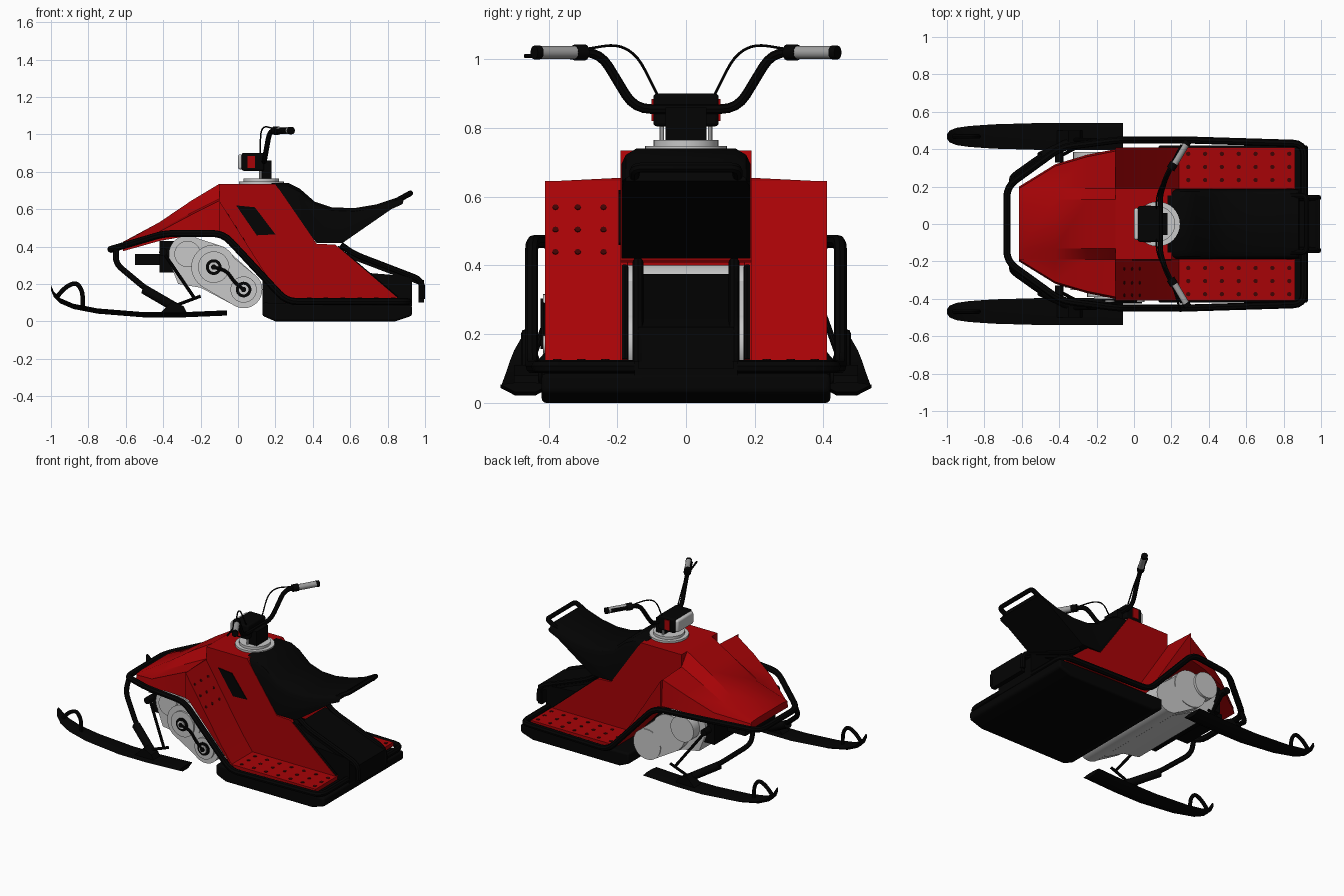
import bpy, bmesh, math
from mathutils import Vector

cube = bpy.data.objects.get("Cube")
if cube:
    bpy.data.objects.remove(cube)


def material(name, r, g, b):
    m = bpy.data.materials.new(name)
    m.use_nodes = True
    m.diffuse_color = (r, g, b, 1)
    m.node_tree.nodes["Principled BSDF"].inputs["Base Color"].default_value = (r, g, b, 1)
    return m


RED = material("red paint", 0.39, 0.001, 0.002)
BLACK = material("black", 0.001, 0.001, 0.001)
GREY = material("light grey metal", 0.58, 0.58, 0.58)
GRIP = material("grip grey", 0.35, 0.35, 0.35)
DARK = material("dark red", 0.05, 0.001, 0.001)
made = []


def finish(name, bm, mat):
    bmesh.ops.recalc_face_normals(bm, faces=bm.faces)
    me = bpy.data.meshes.new(name)
    bm.to_mesh(me)
    bm.free()
    ob = bpy.data.objects.new(name, me)
    bpy.context.collection.objects.link(ob)
    me.materials.append(mat)
    made.append(ob)
    return ob


def loft(name, rings, mat):
    """Skin a list of equal-length closed rings and cap both ends."""
    bm = bmesh.new()
    rows = [[bm.verts.new(p) for p in r] for r in rings]
    n = len(rows[0])
    for a, b in zip(rows, rows[1:]):
        for i in range(n):
            j = (i + 1) % n
            bm.faces.new((a[i], a[j], b[j], b[i]))
    bm.faces.new(rows[0])
    bm.faces.new(rows[-1])
    return finish(name, bm, mat)


def prism(name, pts, y0, y1, mat):
    """Extrude an x-z profile along y."""
    return loft(name, [[(x, y, z) for x, z in pts] for y in (y0, y1)], mat)


def box(name, x0, x1, y0, y1, z0, z1, mat):
    return prism(name, [(x0, z0), (x1, z0), (x1, z1), (x0, z1)], y0, y1, mat)


def rod(name, a, b, r, mat, sides=24):
    a, b = Vector(a), Vector(b)
    rot = (b - a).to_track_quat('Z', 'Y')
    ring = [Vector((r * math.cos(t), r * math.sin(t), 0))
            for t in (2 * math.pi * i / sides for i in range(sides))]
    return loft(name, [[c + rot @ v for v in ring] for c in (a, b)], mat)


def bevel(ob, width, segments=3):
    m = ob.modifiers.new("rounding", 'BEVEL')
    m.width, m.segments = width, segments
    return ob


def tube(name, pts, r, mat, closed=False, fillet=0.05):
    """Round pipe along a path with softened corners."""
    pts = [Vector(p) for p in pts]
    n, path = len(pts), []
    for i, p in enumerate(pts):
        if not closed and i in (0, n - 1):
            path.append(p)
            continue
        a, b = pts[i - 1] - p, pts[(i + 1) % n] - p
        a = p + a.normalized() * min(fillet, a.length * 0.45)
        b = p + b.normalized() * min(fillet, b.length * 0.45)
        path += [a * (1 - t) ** 2 + p * 2 * t * (1 - t) + b * t * t
                 for t in (0, 0.25, 0.5, 0.75, 1)]
    cu = bpy.data.curves.new(name, 'CURVE')
    cu.dimensions = '3D'
    cu.bevel_depth, cu.bevel_resolution, cu.use_fill_caps = r, 2, True
    sp = cu.splines.new('POLY')
    sp.points.add(len(path) - 1)
    for q, p in zip(sp.points, path):
        q.co = (*p, 1)
    sp.use_cyclic_u = closed
    tmp = bpy.data.objects.new(name + "_path", cu)
    bpy.context.collection.objects.link(tmp)
    deps = bpy.context.evaluated_depsgraph_get()
    me = bpy.data.meshes.new_from_object(tmp.evaluated_get(deps))
    bpy.data.objects.remove(tmp)
    me.materials.clear()
    me.materials.append(mat)
    ob = bpy.data.objects.new(name, me)
    bpy.context.collection.objects.link(ob)
    made.append(ob)


# Hood: x, half width, centre height, shoulder height, bottom height
rings = []
for x, w, zc, zs, zb in [(-0.615, 0.2, 0.425, 0.41, 0.375), (-0.42, 0.32, 0.53, 0.48, 0.43),
                         (-0.25, 0.37, 0.645, 0.57, 0.46), (-0.1, 0.4, 0.735, 0.645, 0.47)]:
    half = [(0.13, zc), (0.19, zs + 0.01), (w - 0.01, zs), (w, zb)]
    rings.append([(x, y, z) for y, z in half] + [(x, -y, z) for y, z in reversed(half)])
loft("hood", rings, RED)

# Top of the hollow centre channel
prism("channel_top", [(-0.1, 0.735), (0.2, 0.735), (0.42, 0.415), (0.52, 0.41), (0.52, 0.4),
                      (0.4, 0.4), (0.18, 0.7), (-0.1, 0.7)], -0.17, 0.17, RED)

# Track, tunnel and sloped rear cover
bevel(prism("track", [(0.13, 0.03), (0.2, 0), (0.84, 0), (0.93, 0.03), (0.93, 0.085), (0.13, 0.1)],
            -0.42, 0.42, BLACK), 0.012)
prism("tunnel", [(0.13, 0.08), (0.93, 0.08), (0.93, 0.24), (0.68, 0.26), (0.13, 0.25)], -0.15, 0.15, BLACK)
prism("rear_cover", [(0.54, 0.375), (0.62, 0.36), (0.985, 0.22), (0.985, 0.19), (0.6, 0.335)],
      -0.145, 0.145, BLACK)
box("rear_flap", 0.965, 0.995, -0.14, 0.14, 0.1, 0.22, BLACK)
for s in (-1, 1):
    tube("rear_rail", [(0.55, s * 0.14, 0.41), (0.62, s * 0.14, 0.36), (0.985, s * 0.14, 0.22),
                       (0.985, s * 0.14, 0.12)], 0.016, BLACK)

# Seat: flat top with sloping side edges, then the tail handle
top = [(0.18, 0.74), (0.27, 0.74), (0.33, 0.71), (0.41, 0.64), (0.5, 0.61), (0.62, 0.605),
       (0.74, 0.625), (0.88, 0.672)]
under = [(0.885, 0.645), (0.56, 0.42), (0.42, 0.42)]
loft("seat", [[(x, y, z - drop) for x, z in top] + [(x, y, z) for x, z in under]
              for y, drop in ((-0.188, 0.045), (-0.175, 0.018), (-0.145, 0), (0.145, 0),
                              (0.175, 0.018), (0.188, 0.045))], BLACK)
tube("tail_handle", [(0.84, -0.15, 0.64), (0.922, -0.15, 0.685), (0.922, 0.15, 0.685), (0.84, 0.15, 0.64)],
     0.015, BLACK, fillet=0.025)

# Perimeter frame tube
side = [(-0.68, 0.2, 0.385), (-0.39, 0.41, 0.47), (-0.08, 0.45, 0.47), (0.26, 0.45, 0.105), (0.91, 0.43, 0.105)]
tube("frame_tube", side + [(x, -y, z) for x, y, z in reversed(side)], 0.019, BLACK, True, 0.06)

# Engine case, made of three round housings joined by a flat-sided body
case = [(-0.27, 0.36, 0.1, 0.34), (-0.13, 0.29, 0.12, 0.39), (0.03, 0.17, 0.1, 0.39)]
for i, (x, z, r, w) in enumerate(case):
    rod(f"engine_housing_{i}", (x, -w, z), (x, w - 0.02, z), r, GREY, 32)
    rod(f"housing_cap_{i}", (x, -w - 0.012, z), (x, 0, z), r * 0.7, GREY, 32)
rod("far_cover", (-0.24, 0.3, 0.35), (-0.24, 0.385, 0.35), 0.085, GREY, 32)
prism("engine_body", [(-0.235, 0.45), (-0.08, 0.4), (0.1, 0.24), (-0.03, 0.09), (-0.2, 0.18), (-0.32, 0.2),
                      (-0.36, 0.3)], -0.335, 0.32, GREY)
prism("lower_body", [(-0.1, 0.405), (0.1, 0.24), (-0.03, 0.09), (-0.2, 0.19)], -0.385, 0.365, GREY)
for x, z in [c[:2] for c in case[1:]]:
    rod("drive_hub", (x, -0.41, z), (x, -0.38, z), 0.042, BLACK)
    rod("hub_plate", (x, -0.416, z), (x, -0.4, z), 0.026, GREY)
    rod("hub_bolt", (x, -0.424, z), (x, -0.4, z), 0.014, BLACK)
tube("crank_arm", [(-0.13, -0.415, 0.29), (-0.06, -0.415, 0.27), (-0.02, -0.415, 0.21), (0.03, -0.415, 0.17)],
     0.009, BLACK)
box("front_bulkhead", -0.42, -0.34, -0.3, 0.3, 0.26, 0.43, BLACK)
box("bulkhead_mount", -0.55, -0.4, -0.16, 0.16, 0.3, 0.36, BLACK)

# Everything that exists on both sides
for s, tag in ((-1, "near"), (1, "far")):
    prism("channel_wall_" + tag, [(-0.1, 0.735), (0.2, 0.735), (0.42, 0.415), (0.52, 0.41), (0.86, 0.12),
                                  (0.25, 0.1), (-0.08, 0.47), (-0.1, 0.47)], s * 0.17, s * 0.19, RED)
    tube("wall_edge_" + tag, [(0.53, s * 0.178, 0.395), (0.85, s * 0.178, 0.122)], 0.011, BLACK)
    prism("foot_well_" + tag, [(-0.1, 0.645), (0.16, 0.235), (0.24, 0.125), (0.86, 0.125), (0.86, 0.1),
                               (0.25, 0.1), (-0.08, 0.47), (-0.1, 0.47)], s * 0.18, s * 0.41, RED)
    for i in range(7):
        for y in (0.235, 0.305, 0.375):
            x = 0.29 + i * 0.09
            rod("floor_hole", (x, s * y, 0.12), (x, s * y, 0.128), 0.012, DARK, 8)

    # Ski: x, half width, height
    rings = []
    for x, w, z in [(-1, 0.012, 0.17), (-0.985, 0.032, 0.135), (-0.95, 0.046, 0.1), (-0.88, 0.056, 0.07),
                    (-0.75, 0.065, 0.045), (-0.5, 0.072, 0.025), (-0.3, 0.072, 0.025), (-0.06, 0.072, 0.035)]:
        c = s * 0.468
        rings.append([(x, c - w, z + 0.018), (x, c - w * 0.4, z + 0.024), (x, c + w * 0.4, z + 0.024),
                      (x, c + w, z + 0.018), (x, c + w * 0.4, z - 0.004), (x, c - w * 0.4, z - 0.004)])
    loft("ski_" + tag, rings, BLACK)
    y = s * 0.468
    tube("ski_loop_" + tag, [(-0.97, y, 0.13), (-0.92, y, 0.185), (-0.865, y, 0.21), (-0.83, y, 0.16),
                             (-0.83, y, 0.06)], 0.012, BLACK)

    # Front suspension
    tube("ski_strut_" + tag, [(-0.65, s * 0.22, 0.39), (-0.655, s * 0.25, 0.31), (-0.5, s * 0.36, 0.18),
                              (-0.32, s * 0.45, 0.06)], 0.016, BLACK)
    rod("lower_strut_" + tag, (-0.5, s * 0.36, 0.17), (-0.31, s * 0.45, 0.06), 0.026, BLACK, 12)
    prism("ski_mount_" + tag, [(-0.42, 0.04), (-0.27, 0.04), (-0.29, 0.08), (-0.35, 0.11)],
          s * 0.43, s * 0.5, BLACK)
    rod("steering_link_" + tag, (-0.4, s * 0.36, 0.37), (-0.23, s * 0.45, 0.12), 0.009, BLACK, 10)
    rod("link_foot_" + tag, (-0.32, s * 0.45, 0.09), (-0.2, s * 0.45, 0.135), 0.009, BLACK, 10)
    rod("link_joint_" + tag, (-0.4, s * 0.33, 0.37), (-0.4, s * 0.39, 0.37), 0.022, BLACK, 12)

    # Handlebar half, grip, lever clamp and cable
    tube("handlebar_" + tag, [(0.14, 0, 0.855), (0.14, s * 0.15, 0.855), (0.17, s * 0.25, 1.02),
                              (0.26, s * 0.42, 1.02)], 0.014, BLACK)
    rod("grip_" + tag, (0.215, s * 0.32, 1.02), (0.277, s * 0.425, 1.02), 0.019, GRIP, 12)
    rod("grip_end_" + tag, (0.277, s * 0.425, 1.02), (0.288, s * 0.442, 1.02), 0.02, BLACK, 12)
    rod("clamp_" + tag, (0.195, s * 0.293, 1.02), (0.215, s * 0.325, 1.02), 0.023, BLACK, 12)
    tube("cable_" + tag, [(0.12, s * 0.08, 0.89), (0.12, s * 0.14, 1.01), (0.14, s * 0.2, 1.045),
                          (0.19, s * 0.29, 1.03)], 0.004, BLACK)
    rod("steering_column_" + tag, (0.12, s * 0.07, 0.74), (0.12, s * 0.07, 0.82), 0.007, GREY, 10)
    box("red_cheek_" + tag, 0.05, 0.09, s * 0.09, s * 0.1, 0.82, 0.885, RED)

# Side vent and toe board holes on the near side
prism("side_vent", [(-0.01, 0.62), (0.09, 0.61), (0.2, 0.465), (0.1, 0.46)], -0.196, -0.185, BLACK)
slope = Vector((0.26, 0, -0.41)).normalized()
normal = Vector((-slope.z, 0, slope.x))
for i in range(3):
    for y in (-0.38, -0.315, -0.24):
        p = Vector((-0.1, y, 0.645)) + slope * (0.09 + i * 0.077)
        rod("toe_hole", p - normal * 0.004, p + normal * 0.003, 0.009, DARK, 8)
rod("brake_lever", (0.2, -0.3, 1.005), (0.25, -0.47, 1.01), 0.006, BLACK, 8)

# Steering head, lamp and stepped base
rod("steering_base", (0.125, 0, 0.73), (0.125, 0, 0.748), 0.12, GREY, 32)
rod("base_step", (0.125, 0, 0.74), (0.125, 0, 0.765), 0.095, GREY, 32)
box("steering_post", 0.115, 0.18, -0.06, 0.06, 0.74, 0.86, BLACK)
bevel(box("steering_head", 0.02, 0.14, -0.095, 0.095, 0.805, 0.9, BLACK), 0.01)
bevel(box("head_lamp", 0, 0.03, -0.085, 0.085, 0.812, 0.893, GREY), 0.012)

# Smooth rounded parts while keeping edges crisp
bpy.ops.object.select_all(action='DESELECT')
for ob in made:
    ob.select_set(True)
bpy.context.view_layer.objects.active = made[0]
bpy.ops.object.shade_smooth_by_angle(angle=math.radians(31))
